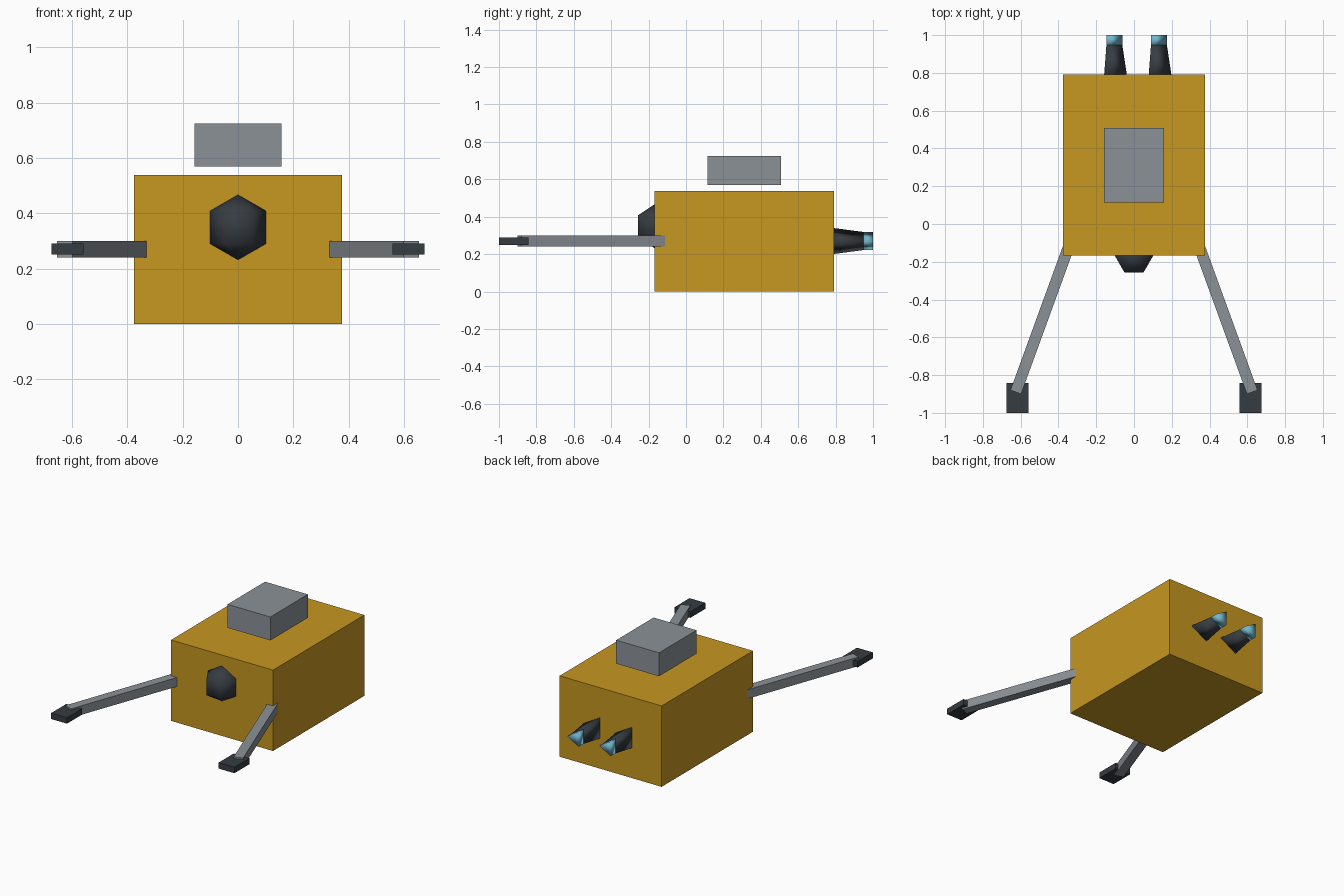
import bpy
from math import radians, sin, cos

cube = bpy.data.objects.get("Cube")
if cube:
    bpy.data.objects.remove(cube, do_unlink=True)


def material(name, rgb):
    mat = bpy.data.materials.new(name)
    mat.use_nodes = True
    color = (*rgb, 1)
    mat.diffuse_color = color
    mat.node_tree.nodes["Principled BSDF"].inputs["Base Color"].default_value = color
    return mat


GOLD = material("gold", (0.57, 0.31, 0.015))
GREY = material("grey", (0.26, 0.285, 0.31))
DARK = material("charcoal", (0.037, 0.045, 0.054))
BLUE = material("pale blue", (0.17, 0.47, 0.62))


def finish(name, mat, smooth=False):
    obj = bpy.context.object
    obj.name = name
    obj.data.materials.append(mat)
    if smooth:
        bpy.ops.object.shade_smooth()
    return obj


def box(name, center, size, mat, turn=0):
    bpy.ops.mesh.primitive_cube_add(size=1, location=center, rotation=(0, 0, turn))
    obj = finish(name, mat)
    obj.scale = size
    return obj


def nozzle_part(name, x, y0, y1, r0, r1, mat):
    # Three-sided cone pointing backwards (+y), one corner towards +x
    bpy.ops.mesh.primitive_cone_add(
        vertices=3, radius1=r0, radius2=r1, depth=y1 - y0,
        location=(x, (y0 + y1) / 2, 0.27), rotation=(radians(-90), 0, 0))
    obj = finish(name, mat, smooth=True)
    # Spin the profile so a corner lies on +x
    for v in obj.data.vertices:
        v.co.x, v.co.y = v.co.y, -v.co.x
    return obj


# Hull and floating roof box
box("hull", (0, 0.312, 0.269), (0.75, 0.96, 0.538), GOLD)
box("roof_box", (0, 0.312, 0.647), (0.315, 0.394, 0.156), GREY)

# Low-poly front dome, half sunk in the hull
bpy.ops.mesh.primitive_uv_sphere_add(
    segments=6, ring_count=3, radius=0.118, location=(0, -0.167, 0.349))
dome = finish("front_dome", DARK, smooth=True)
xs = [v.co.x for v in dome.data.vertices]
if max(xs) < 0.1:  # keep a corner on the x axis
    dome.rotation_euler.z = radians(30)

# Splayed arms with flat feet, and the rear thrusters
ARM, SPLAY = 0.84, radians(20)
for side, s in (("left", 1), ("right", -1)):
    end_x, end_y = 0.626, -0.89
    mid = (s * (end_x - sin(SPLAY) * ARM / 2), end_y + cos(SPLAY) * ARM / 2, 0.27)
    box(side + "_arm", mid, (0.06, ARM, 0.06), GREY, s * SPLAY)
    box(side + "_foot", (s * 0.616, -0.921, 0.27), (0.116, 0.158, 0.04), DARK)
    nozzle_part(side + "_thruster", s * 0.118, 0.75, 0.955, 0.086, 0.055, DARK)
    nozzle_part(side + "_thruster_tip", s * 0.118, 0.945, 1.0, 0.056, 0.056, BLUE)
